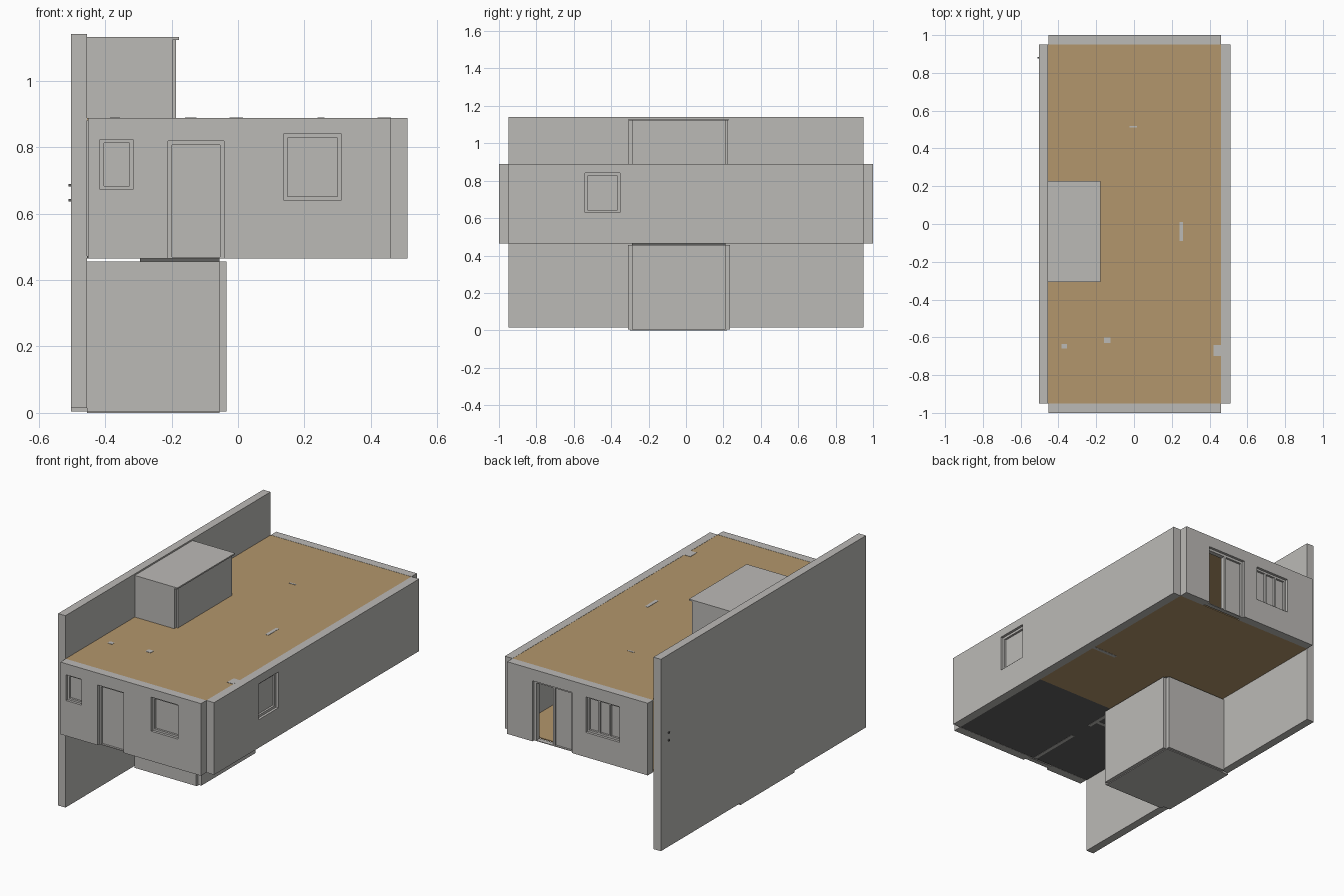
import bpy
import bmesh

if "Cube" in bpy.data.objects:
    bpy.data.objects.remove(bpy.data.objects["Cube"], do_unlink=True)


def material(name, rgb):
    m = bpy.data.materials.new(name)
    m.use_nodes = True
    colour = (*rgb, 1)
    m.diffuse_color = colour
    bsdf = next(n for n in m.node_tree.nodes if n.type == "BSDF_PRINCIPLED")
    bsdf.inputs["Base Color"].default_value = colour
    return m


PLASTER = material("light grey plaster", (0.50, 0.49, 0.47))
WOOD = material("tan wood", (0.45, 0.305, 0.15))
DARK = material("dark grey tile", (0.12, 0.12, 0.115))


def finish(name, bm, mat):
    bmesh.ops.recalc_face_normals(bm, faces=bm.faces)
    mesh = bpy.data.meshes.new(name)
    bm.to_mesh(mesh)
    bm.free()
    mesh.materials.append(mat)
    obj = bpy.data.objects.new(name, mesh)
    bpy.context.collection.objects.link(obj)
    return obj


def box(name, x, y, z, mat=PLASTER):
    """Box given by its (low, high) range on each axis."""
    bm = bmesh.new()
    bmesh.ops.create_cube(bm, size=1)
    for v in bm.verts:
        v.co = [r[0] if c < 0 else r[1] for c, r in zip(v.co, (x, y, z))]
    return finish(name, bm, mat)


def panel(name, axis, depth, span, height, holes=(), mat=PLASTER):
    """Upright slab along an axis with rectangular holes (u0, u1, z0, z1)."""
    us = sorted({*span, *(h[0] for h in holes), *(h[1] for h in holes)})
    zs = sorted({*height, *(h[2] for h in holes), *(h[3] for h in holes)})
    bm = bmesh.new()

    def corner(u, z):
        return bm.verts.new((u, depth[0], z) if axis == "x" else (depth[0], u, z))

    grid = [[corner(u, z) for z in zs] for u in us]
    for i in range(len(us) - 1):
        for j in range(len(zs) - 1):
            u, z = (us[i] + us[i + 1]) / 2, (zs[j] + zs[j + 1]) / 2
            if any(h[0] < u < h[1] and h[2] < z < h[3] for h in holes):
                continue
            bm.faces.new((grid[i][j], grid[i + 1][j], grid[i + 1][j + 1], grid[i][j + 1]))
    bmesh.ops.delete(bm, geom=[v for v in bm.verts if not v.link_faces], context="VERTS")
    bmesh.ops.dissolve_limit(bm, angle_limit=0.01, verts=bm.verts, edges=bm.edges)
    out = bmesh.ops.extrude_face_region(bm, geom=bm.faces[:])
    t = depth[1] - depth[0]
    move = (0, t, 0) if axis == "x" else (t, 0, 0)
    bmesh.ops.translate(bm, vec=move,
                        verts=[g for g in out["geom"] if isinstance(g, bmesh.types.BMVert)])
    return finish(name, bm, mat)


def fitting(name, axis, face, inward, hole, rim, bays=1, open_bays=(), sill=True):
    """Recessed frame with panes; inward is the sign pointing into the house."""
    u0, u1, z0, z1 = hole
    bottom = z0 + (rim if sill else 0.004)
    step = (u1 - u0 - rim) / bays
    gaps = [(u0 + rim + i * step, u0 + (i + 1) * step, bottom, z1 - rim) for i in range(bays)]

    def layer(a, b):
        return tuple(sorted((face + inward * a, face + inward * b)))

    panel(name + "_frame", axis, layer(0.015, 0.042), (u0, u1), (z0, z1), gaps)
    for i, (a, b, c, d) in enumerate(gaps):
        if i not in open_bays:
            panel(name + "_pane", axis, layer(0.027, 0.034), (a, b), (c, d))


# Main storey outer walls and their openings
STOREY = (0.465, 0.888)
front_door = (-0.21, -0.042, 0.465, 0.818)
front_window = (0.137, 0.312, 0.64, 0.84)
small_window = (-0.415, -0.316, 0.672, 0.823)
side_window = (-0.54, -0.353, 0.63, 0.84)
back_door = (0.04, 0.295, 0.465, 0.82)
back_window = (-0.27, -0.05, 0.61, 0.818)

panel("front_wall", "x", (-1, -0.95), (-0.452, 0.46), STOREY,
      (front_door, front_window, small_window))
panel("back_wall", "x", (0.95, 1), (-0.452, 0.46), STOREY, (back_door, back_window))
panel("side_wall", "y", (0.46, 0.51), (-0.95, 0.95), STOREY, (side_window,))

fitting("front_door", "x", -1, 1, front_door, 0.012, sill=False)
fitting("front_window", "x", -1, 1, front_window, 0.012)
fitting("small_window", "x", -1, 1, small_window, 0.011)
fitting("side_window", "y", 0.51, -1, side_window, 0.014)
fitting("back_door", "x", 1, -1, back_door, 0.014, 2, (1,), sill=False)
fitting("back_window", "x", 1, -1, back_window, 0.012, 3)

# Tall shared wall with two small pipe stubs
box("tall_side_wall", (-0.502, -0.454), (-0.95, 0.95), (0.015, 1.14))
for z in (0.64, 0.685):
    box("pipe_stub", (-0.51, -0.5), (0.875, 0.885), (z - 0.004, z + 0.004), DARK)

# Ceiling and floors
box("ceiling", (-0.454, 0.46), (-0.95, 0.95), (0.88, 0.887), WOOD)
box("back_floor", (-0.454, 0.46), (-0.26, 0.95), (0.466, 0.472), WOOD)
box("front_floor", (-0.454, 0.46), (-0.95, -0.26), (0.466, 0.472), DARK)
box("landing_edge", (-0.295, -0.055), (-0.29, 0.21), (0.456, 0.466), DARK)

# Patches on the ceiling where partitions and posts show through
for x, y in (((0.42, 0.46), (-0.70, -0.64)), ((0.24, 0.26), (-0.09, 0.01)),
             ((-0.16, -0.125), (-0.63, -0.60)), ((-0.385, -0.355), (-0.66, -0.635)),
             ((-0.025, 0.015), (0.51, 0.52))):
    box("ceiling_patch", x, y, (0.885, 0.8885))

# Interior partitions
INSIDE = (0.465, 0.882)
panel("hall_partition", "y", (-0.09, -0.07), (-0.95, -0.30), INSIDE,
      ((-0.62, -0.48, 0.465, 0.80),))
panel("bedroom_partition", "x", (-0.43, -0.41), (-0.454, -0.09), INSIDE)
panel("lounge_partition", "x", (0.19, 0.21), (0.30, 0.46), INSIDE)

# Cellar under the house and stair head above it
cellar = (0.004, 0.456)
for y in ((-0.31, -0.29), (0.212, 0.236)):
    box("cellar_end_wall", (-0.454, -0.055), y, cellar)
box("cellar_long_wall", (-0.055, -0.034), (-0.29, 0.212), cellar)
box("cellar_party_wall", (-0.502, -0.454), (-0.29, 0.212), (0.004, 0.016))
box("cellar_floor", (-0.454, -0.055), (-0.30, 0.22), (0, 0.007))

head = (0.886, 1.124)
for y in ((-0.308, -0.29), (0.21, 0.224)):
    box("stair_head_end_wall", (-0.454, -0.197), y, head)
box("stair_head_long_wall", (-0.197, -0.187), (-0.29, 0.21), head)
box("stair_head_roof", (-0.454, -0.178), (-0.308, 0.228), (1.123, 1.131))
